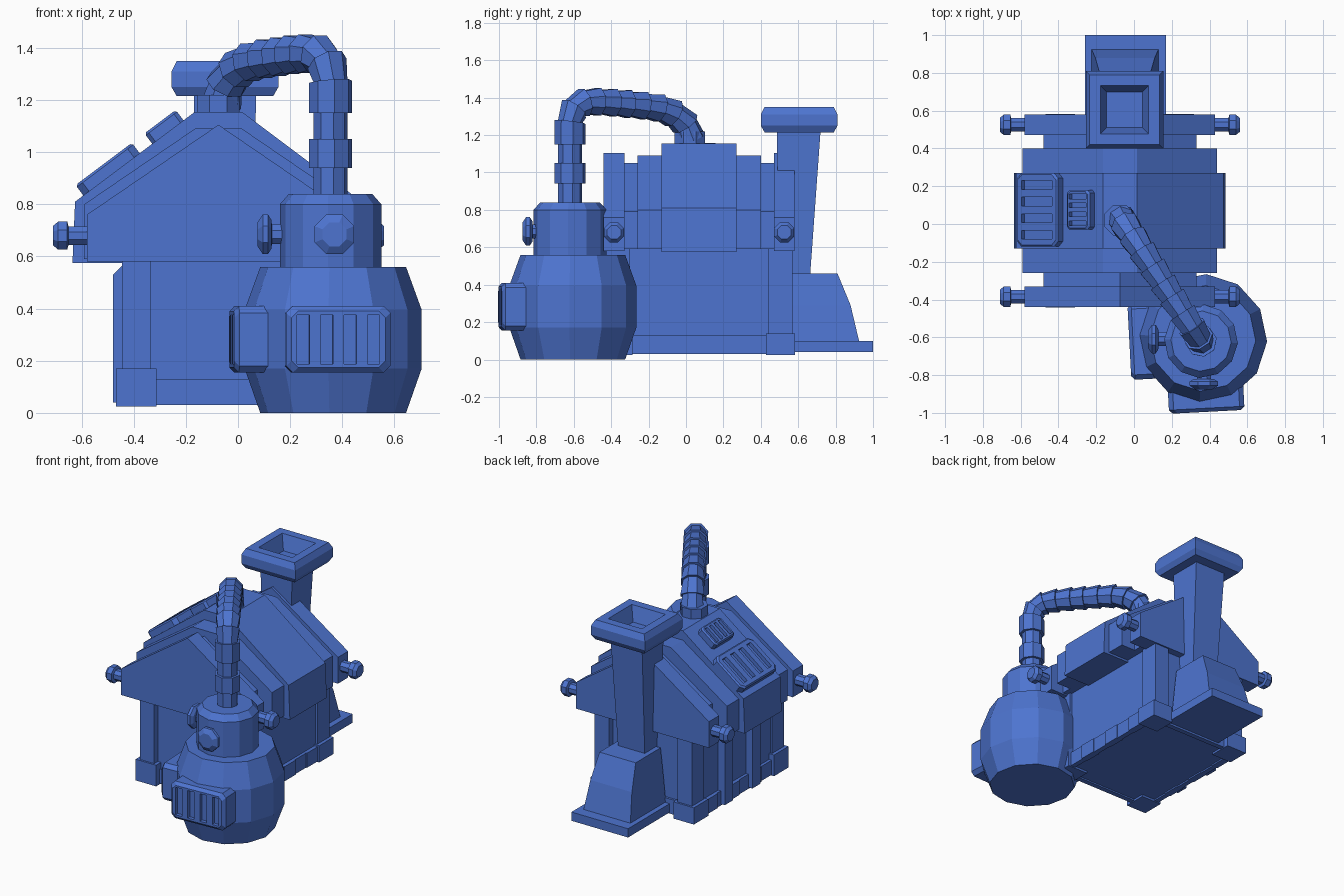
import bpy, bmesh, math
from mathutils import Matrix, Vector

if "Cube" in bpy.data.objects:
    bpy.data.objects.remove(bpy.data.objects["Cube"])

BLUE = (0.075, 0.175, 0.63, 1)
blue = bpy.data.materials.new("blue paint")
blue.use_nodes = True
blue.diffuse_color = BLUE
blue.node_tree.nodes["Principled BSDF"].inputs["Base Color"].default_value = BLUE

CX, CY = -0.075, 0.07          # centre of the building
TANK = Vector((0.365, -0.605, 0))


def finish(name, bm, matrix=Matrix()):
    bmesh.ops.recalc_face_normals(bm, faces=bm.faces)
    mesh = bpy.data.meshes.new(name)
    bm.to_mesh(mesh)
    bm.free()
    mesh.transform(matrix)
    mesh.materials.append(blue)
    obj = bpy.data.objects.new(name, mesh)
    bpy.context.collection.objects.link(obj)
    return obj


def loft(name, rings, matrix=Matrix(), caps=True):
    """Skin a list of equal-length point rings."""
    bm = bmesh.new()
    rows = [[bm.verts.new(p) for p in ring] for ring in rings]
    n = len(rows[0])
    for a, b in zip(rows, rows[1:]):
        for i in range(n):
            j = (i + 1) % n
            bm.faces.new((a[i], a[j], b[j], b[i]))
    if caps:
        bm.faces.new(rows[0])
        bm.faces.new(rows[-1])
    return finish(name, bm, matrix)


def prism_y(name, profile, y0, y1):
    return loft(name, [[(x, y, z) for x, z in profile] for y in (y0, y1)])


def box(name, x0, x1, y0, y1, z0, z1):
    return prism_y(name, [(x0, z0), (x1, z0), (x1, z1), (x0, z1)], y0, y1)


def rect(x0, x1, y0, y1, z):
    return [(x0, y0, z), (x1, y0, z), (x1, y1, z), (x0, y1, z)]


def lathe(name, steps, sides, matrix=Matrix(), turn=0.0):
    """Stack of (radius, height) polygons along local z."""
    def ring(r, h):
        angles = [turn + math.tau * i / sides for i in range(sides)]
        return [(r * math.cos(a), r * math.sin(a), h) for a in angles]
    return loft(name, [ring(r, h) for r, h in steps], matrix)


def frame(x, y, z, origin):
    m = Matrix((x, y, z)).transposed().to_4x4()
    m.translation = origin
    return m


def vent(name, length, width, thick, slots, matrix):
    """Chamfered plate with a row of slots sunk into its face."""
    def outline(a, b, c, z):
        pts = [(a, b - c), (a - c, b), (c - a, b), (-a, b - c),
               (-a, c - b), (c - a, -b), (a - c, -b), (a, c - b)]
        return [(x, y, z) for x, y in pts]
    a, b, c = length / 2, width / 2, min(length, width) * 0.1
    e = thick * 0.15
    plate = loft(name, [outline(a, b, c, 0), outline(a, b, c, thick - e),
                        outline(a - e, b - e, c, thick)], matrix)
    bm = bmesh.new()
    pitch = width * 0.9 / slots
    for i in range(slots):
        place = Matrix.Translation((0, (i - (slots - 1) / 2) * pitch, thick))
        size = Matrix.Diagonal((length * 0.74, pitch * 0.52, 0.05, 1))
        bmesh.ops.create_cube(bm, size=1, matrix=place @ size)
    cutter = finish(name + "_cutter", bm, matrix)
    cutter.hide_render = True
    mod = plate.modifiers.new("slots", "BOOLEAN")
    mod.object, mod.operation, mod.solver = cutter, "DIFFERENCE", "EXACT"
    bpy.context.view_layer.objects.active = plate
    bpy.ops.object.modifier_apply(modifier=mod.name)
    bpy.data.objects.remove(cutter)


def gable(half, peak, eave, floor, flat=0.0, flare=0.0):
    right = [(half + flare, floor), (half, eave), (flat, peak)]
    left = [(-x, z) for x, z in reversed(right)]
    if not flat:
        left = left[1:]
    return [(CX + x, z) for x, z in right + left]


# Roof layers, from the inner house to the outer band
prism_y("inner_gable", gable(0.405, 1.05, 0.79, 0.59), CY - 0.40, CY + 0.40)
prism_y("main_roof", gable(0.515, 1.09, 0.80, 0.59, 0.09), CY - 0.33, CY + 0.33)
prism_y("roof_band", gable(0.55, 1.155, 0.81, 0.575, 0.09, 0.01), CY - 0.20, CY + 0.20)

# Walls and floor
box("house_walls", CX - 0.355, CX + 0.355, CY - 0.46, CY + 0.46, 0.04, 0.62)
for side, tag in ((-1, "right"), (1, "left")):
    x0, x1 = sorted((CX + side * 0.34, CX + side * 0.375))
    for i in range(6):
        y = CY - 0.36 + i * 0.12
        grow = 0.006 * (i % 2)
        box(f"{tag}_base_block_{i}", x0 - grow, x1 + grow, y, y + 0.12, 0.03, 0.13)
    for end, spot in ((-1, "front"), (1, "back")):
        px, py = CX + side * 0.315, CY + end * 0.435
        box(f"{spot}_{tag}_post", px - 0.055, px + 0.055, py - 0.065, py + 0.065, 0.1, 0.62)
        box(f"{spot}_{tag}_foot", px - 0.078, px + 0.078, py - 0.078, py + 0.078, 0.025, 0.17 if end < 0 else 0.14)
        # Knobs on the eave ends
        knob = frame((0, 1, 0), (0, 0, side), (side, 0, 0), (CX + side * 0.5, CY + end * 0.455, 0.68))
        lathe(f"{spot}_{tag}_knob", [(0.038, 0), (0.038, 0.075), (0.058, 0.08), (0.058, 0.115), (0.04, 0.135)],
              8, knob, math.pi / 8)

for end, spot in ((-1, "front"), (1, "back")):
    ys = sorted((CY + end * 0.40, CY + end * 0.51))
    prism_y(f"{spot}_gable", gable(0.505, 1.105, 0.76, 0.58), *ys)
    ys = sorted((CY + end * 0.44, CY + end * 0.475))
    box(f"{spot}_baseboard", CX - 0.3, CX + 0.3, *ys, 0.03, 0.13)
    # Buttresses on the blank side wall
    y = CY + end * 0.15
    prism_y(f"{spot}_buttress", [(-0.42, 0.04), (-0.48, 0.04), (-0.48, 0.53), (-0.42, 0.59)], y - 0.045, y + 0.045)

# Roof vents
slope = math.atan2(0.345, 0.46)
up = Vector((math.cos(slope), 0, math.sin(slope)))
out = Vector((-up.z, 0, up.x))
ridge = Vector((CX - 0.09, 0, 1.155))
for name, along, y, length, width, slots in (("large_roof_vent", 0.40, 0.075, 0.27, 0.39, 4),
                                             ("small_roof_vent", 0.13, 0.075, 0.15, 0.21, 4)):
    spot = ridge - up * along - out * 0.01 + Vector((0, y, 0))
    vent(name, length, width, 0.06, slots, frame(up, (0, 1, 0), out, spot))

# Chimney
box("chimney_plate", -0.26, 0.17, 0.55, 1.0, 0.04, 0.10)
loft("chimney_base", [rect(-0.225, 0.13, 0.54, 0.925, 0.1), rect(-0.205, 0.11, 0.54, 0.88, 0.29),
                      rect(-0.185, 0.09, 0.54, 0.81, 0.46)])
loft("chimney_shaft", [rect(-0.15, 0.05, 0.5, 0.66, 0.4), rect(-0.17, 0.07, 0.485, 0.72, 1.23)])


def square(half, z):
    return rect(-0.05 - half, -0.05 + half, 0.605 - half, 0.605 + half, z)


loft("chimney_cap", [square(0.185, 1.215), square(0.205, 1.25), square(0.205, 1.31), square(0.185, 1.35),
                     square(0.128, 1.35), square(0.095, 1.25)])

# Tank
turn = math.radians(-3)
spot = Matrix.Translation(TANK)
lathe("tank_body", [(0.28, 0), (0.34, 0.17), (0.34, 0.395), (0.28, 0.56)], 12, spot, turn)
lathe("tank_neck", [(0.195, 0.54), (0.195, 0.80), (0.16, 0.84)], 12,
      Matrix.Translation((0.355, -0.62, 0)), turn)
spin = Matrix.Rotation(math.radians(3), 4, "Z")
vent("tank_front_vent", 0.255, 0.40, 0.13, 4,
     spot @ spin @ frame((0, 0, 1), (-1, 0, 0), (0, -1, 0), (0, -0.26, 0.282)))
vent("tank_side_vent", 0.255, 0.40, 0.13, 4,
     spot @ spin @ frame((0, 0, 1), (0, 1, 0), (-1, 0, 0), (-0.26, 0, 0.282)))

# Valve wheels on the neck
wheel = [(0.04, 0), (0.04, 0.05), (0.06, 0.052), (0.082, 0.065), (0.082, 0.085), (0.05, 0.105)]
lathe("front_valve", wheel, 8, frame((1, 0, 0), (0, 0, 1), (0, -1, 0), (0.37, -0.77, 0.685)), math.pi / 8)
lathe("side_valve", wheel, 8, frame((0, 1, 0), (0, 0, 1), (-1, 0, 0), (0.18, -0.61, 0.685)), math.pi / 8)

# Ribbed pipe from the tank to the roof, bent in one upright plane
lathe("pipe_socket", [(0.088, 1.14), (0.088, 1.22)], 8, Matrix.Translation((CX, 0.02, 0)), math.pi / 8)
path = [(0, 0.83), (0, 0.94), (0, 1.05), (0, 1.15), (0, 1.27), (0.025, 1.34), (0.09, 1.375), (0.18, 1.378),
        (0.28, 1.373), (0.37, 1.366), (0.47, 1.358), (0.57, 1.345), (0.66, 1.315), (0.735, 1.26), (0.77, 1.18)]
heading = Vector((-0.43, 0.66, 0)).normalized()
across = heading.cross((0, 0, 1))
pts = [Vector((0.355, -0.62, z)) + heading * s for s, z in path]
last = len(pts) - 1


def pipe_ring(i, radius):
    tangent = (pts[min(i + 1, last)] - pts[max(i - 1, 0)]).normalized()
    other = tangent.cross(across)
    angles = [math.tau * (k + 0.5) / 8 for k in range(8)]
    return [pts[i] + across * radius * math.cos(a) + other * radius * math.sin(a) for a in angles]


rings = []
for i in range(last):
    thin, thick = (0.066, 0.084) if i < 4 else (0.066, 0.08)
    start, end = (thick, thick) if i in (1, 3) else (thin, thin)
    if i >= 4:
        start, end = thin, thick      # each bend section flares into the next
    rings += [pipe_ring(i, start), pipe_ring(i + 1, end)]
loft("pipe", rings)
